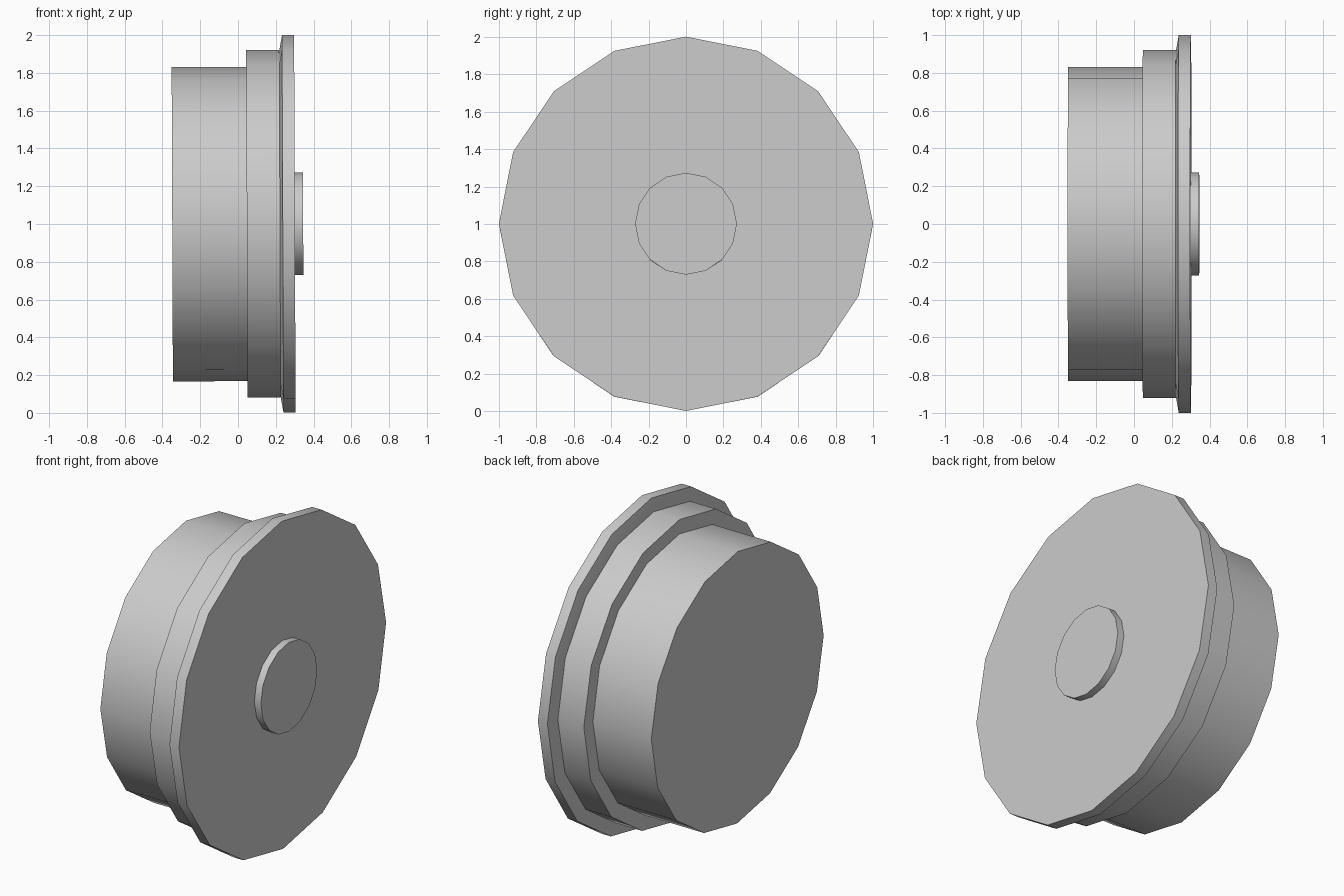
import bpy, bmesh, math

if "Cube" in bpy.data.objects:
    bpy.data.objects.remove(bpy.data.objects["Cube"])

SIDES = 16
TILT = -0.004  # the wheel leans very slightly


def lathe(name, profile):
    """Revolve (x, radius) points around the axle and cap both ends."""
    bm = bmesh.new()
    rings = []
    for x, r in profile:
        angles = [2 * math.pi * i / SIDES for i in range(SIDES)]
        rings.append([bm.verts.new((x, r * math.sin(a), r * math.cos(a))) for a in angles])
    for a, b in zip(rings, rings[1:]):
        for i in range(SIDES):
            j = (i + 1) % SIDES
            bm.faces.new((a[i], a[j], b[j], b[i]))
    bm.faces.new(rings[0])
    bm.faces.new(rings[-1])
    bmesh.ops.recalc_face_normals(bm, faces=bm.faces)
    mesh = bpy.data.meshes.new(name)
    bm.to_mesh(mesh)
    bm.free()
    obj = bpy.data.objects.new(name, mesh)
    bpy.context.collection.objects.link(obj)
    obj.location.z = 1
    obj.rotation_euler.y = TILT
    # smooth rims, sharp corners
    bpy.ops.object.select_all(action='DESELECT')
    obj.select_set(True)
    bpy.context.view_layer.objects.active = obj
    bpy.ops.object.shade_smooth_by_angle(angle=math.radians(30))
    return obj


# wide inner drum
lathe("drum", [(-0.348, 0.832), (0.047, 0.832)])
# running tread
lathe("tread", [(0.047, 0.92), (0.222, 0.92)])
# outer flange with a bevelled back
lathe("flange", [(0.212, 0.86), (0.237, 1.0), (0.301, 1.0)])
# axle cap
lathe("axle_cap", [(0.29, 0.272), (0.345, 0.272)])
